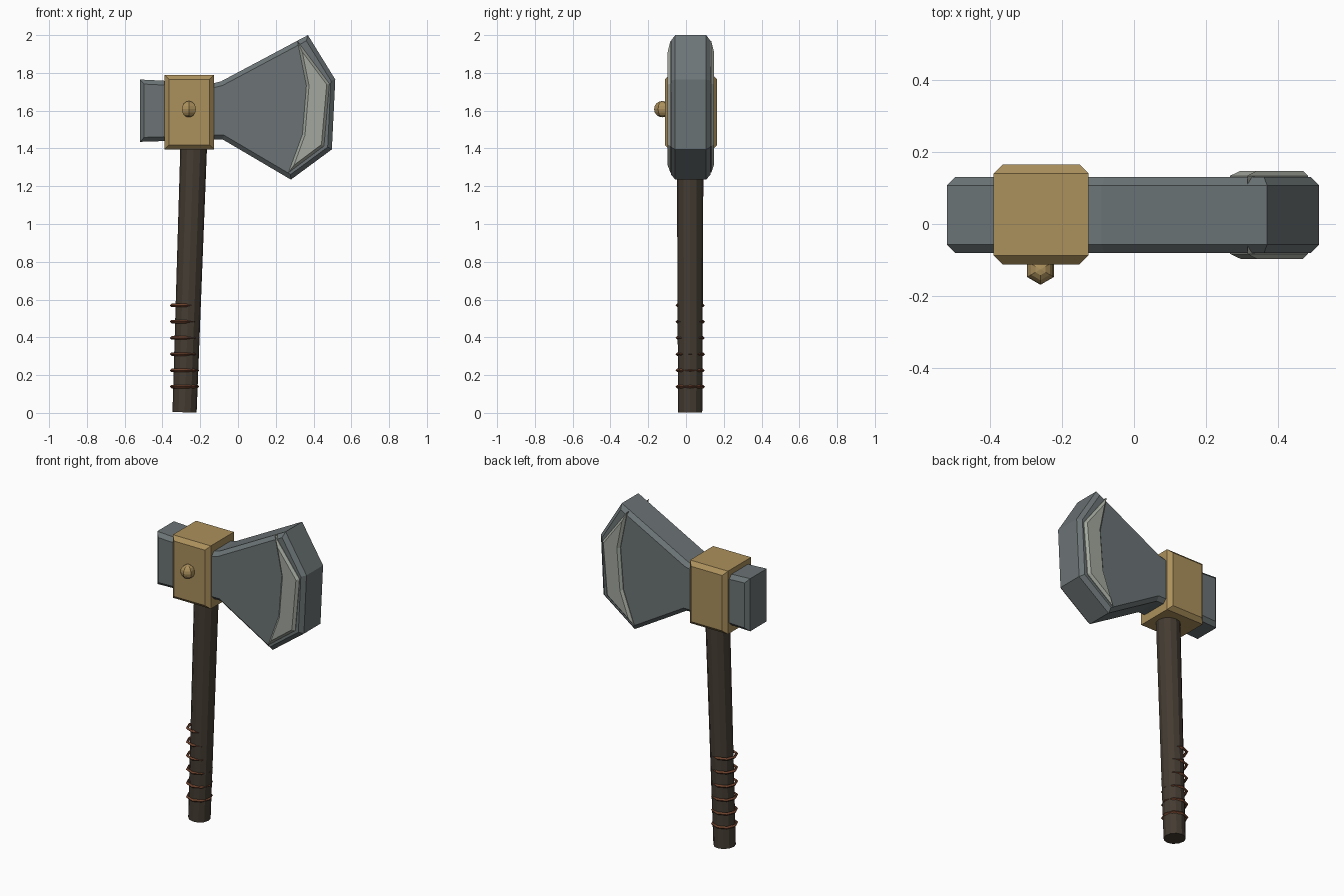
import bpy, bmesh, math
from mathutils import Matrix, Vector

if "Cube" in bpy.data.objects:
    bpy.data.objects.remove(bpy.data.objects["Cube"])


def material(name, rgb):
    m = bpy.data.materials.new(name)
    m.diffuse_color = (*rgb, 1)
    m.use_nodes = True
    m.node_tree.nodes["Principled BSDF"].inputs["Base Color"].default_value = m.diffuse_color
    return m


steel = material("steel", (0.15, 0.175, 0.18))
bright = material("bright_steel", (0.36, 0.39, 0.34))
brass = material("brass", (0.41, 0.28, 0.107))
wood = material("dark_wood", (0.058, 0.045, 0.032))
leather = material("leather", (0.15, 0.053, 0.026))


def finish(bm, name, mat):
    bmesh.ops.recalc_face_normals(bm, faces=bm.faces)
    me = bpy.data.meshes.new(name)
    bm.to_mesh(me)
    bm.free()
    me.materials.append(mat)
    ob = bpy.data.objects.new(name, me)
    bpy.context.collection.objects.link(ob)
    return ob


def prism(name, profile, y0, y1, bevel, mat):
    """Extrude an x-z outline along y and chamfer the front and back rims."""
    bm = bmesh.new()
    face = bm.faces.new([bm.verts.new((x, y0, z)) for x, z in profile])
    ext = bmesh.ops.extrude_face_region(bm, geom=[face], use_keep_orig=True)
    moved = [v for v in ext["geom"] if isinstance(v, bmesh.types.BMVert)]
    bmesh.ops.translate(bm, verts=moved, vec=(0, y1 - y0, 0))
    bmesh.ops.recalc_face_normals(bm, faces=bm.faces)
    rims = [e for e in bm.edges if abs(e.verts[0].co.y - e.verts[1].co.y) < 1e-5]
    bmesh.ops.bevel(bm, geom=rims, offset=bevel, segments=1, affect='EDGES',
                    offset_type='OFFSET', clamp_overlap=True)
    return finish(bm, name, mat)


# Axe head with square poll on the left and flared blade on the right
prism("axe_head", [(-0.52, 1.765), (-0.13, 1.745), (-0.09, 1.755), (0.37, 2.0),
                   (0.515, 1.765), (0.497, 1.395), (0.28, 1.235),
                   (-0.08, 1.447), (-0.13, 1.447), (-0.52, 1.435)],
      -0.08, 0.13, 0.023, steel)

# Raised bright crescent on both cheeks of the blade
prism("cutting_edge", [(0.315, 1.968), (0.484, 1.743), (0.455, 1.413),
                       (0.267, 1.272), (0.341, 1.474), (0.362, 1.733)],
      -0.097, 0.148, 0.014, bright)

# Brass collar
prism("collar", [(-0.39, 1.395), (-0.127, 1.395), (-0.127, 1.79), (-0.39, 1.79)],
      -0.112, 0.165, 0.024, brass)

# Rivet on the front of the collar
bm = bmesh.new()
bmesh.ops.create_uvsphere(bm, u_segments=6, v_segments=8, radius=0.043,
                          matrix=Matrix.Translation((-0.26, -0.126, 1.608)))
finish(bm, "rivet", brass)

# Leaning, slightly tapered handle
base, tip = Vector((-0.283, 0.022, 0.003)), Vector((-0.224, 0.022, 1.72))
axis = tip - base
bm = bmesh.new()
bmesh.ops.create_cone(bm, cap_ends=True, segments=12, radius1=0.064, radius2=0.072,
                      depth=axis.length,
                      matrix=Matrix.Translation((base + tip) / 2)
                      @ axis.to_track_quat('Z', 'Y').to_matrix().to_4x4())
finish(bm, "handle", wood)

# Grip rings: eight-sided hoops with a diamond cross-section
for i in range(6):
    bm = bmesh.new()
    loops = []
    for s in range(8):
        a = s * math.pi / 4
        section = [(0.078, 0), (0.069, 0.009), (0.060, 0), (0.069, -0.009)]
        loops.append([bm.verts.new((-0.283 + r * math.cos(a), 0.022 + r * math.sin(a),
                                    0.139 + i * 0.086 + h)) for r, h in section])
    for s in range(8):
        p, q = loops[s], loops[(s + 1) % 8]
        for k in range(4):
            bm.faces.new((p[k], q[k], q[(k + 1) % 4], p[(k + 1) % 4]))
    finish(bm, f"grip_ring_{i + 1}", leather)
